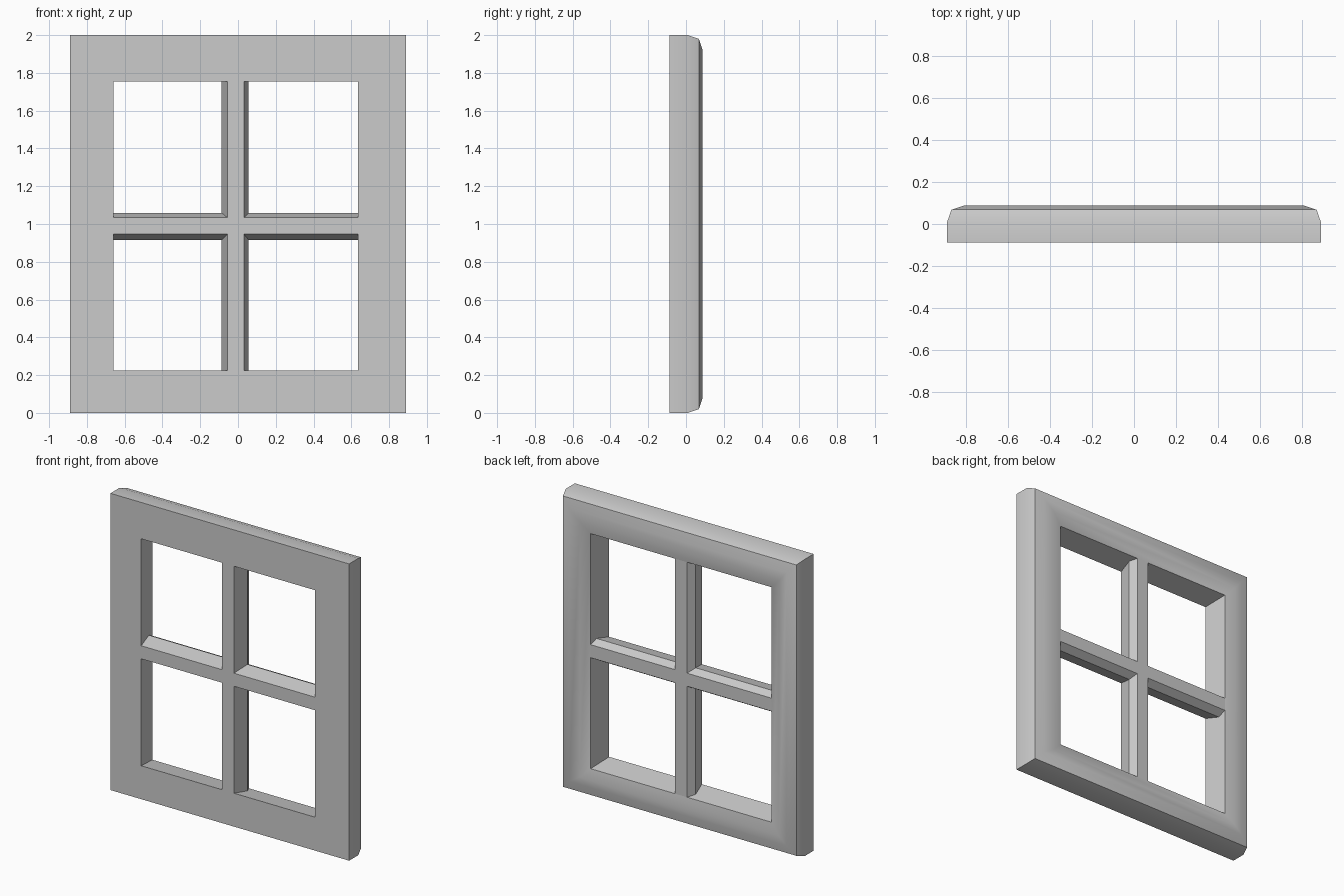
import bpy
import bmesh
import math

cube = bpy.data.objects.get("Cube")
if cube:
    bpy.data.objects.remove(cube)

# Single painted finish
paint = bpy.data.materials.new("grey_paint")
paint.use_nodes = True
GREY = (0.6, 0.6, 0.6, 1)
paint.diffuse_color = GREY
paint.node_tree.nodes["Principled BSDF"].inputs["Base Color"].default_value = GREY

FRONT = -0.088
BACK = 0.088
PANE_X, PANE_Z = -0.0125, 0.99   # centre of the glazed opening


def finish(name, bm):
    bmesh.ops.recalc_face_normals(bm, faces=bm.faces)
    mesh = bpy.data.meshes.new(name)
    bm.to_mesh(mesh)
    bm.free()
    mesh.materials.append(paint)
    obj = bpy.data.objects.new(name, mesh)
    bpy.context.collection.objects.link(obj)
    bpy.ops.object.select_all(action="DESELECT")
    obj.select_set(True)
    bpy.context.view_layer.objects.active = obj
    bpy.ops.object.shade_smooth_by_angle(angle=math.radians(30))
    return obj


def bridge(bm, loops, closed):
    """Join consecutive vertex loops with quads."""
    pairs = list(zip(loops, loops[1:]))
    if closed:
        pairs.append((loops[-1], loops[0]))
    for a, b in pairs:
        n = len(a)
        for i in range(n):
            j = (i + 1) % n
            bm.faces.new((a[i], a[j], b[j], b[i]))


def moulded_frame():
    """Mitred frame: rectangular rings following the moulding profile."""
    outer = [(0, FRONT), (0, 0.01), (0.02, 0.068), (0.08, BACK)]
    inner = [(0.095, BACK), (0.027, 0.07), (0, FRONT)]
    rings = [(0, 1, 0.89 - d, 1 - d, y) for d, y in outer]
    rings += [(PANE_X, PANE_Z, 0.6475 + d, 0.765 + d, y) for d, y in inner]
    bm = bmesh.new()
    loops = []
    for cx, cz, hx, hz, y in rings:
        corners = [(-1, -1), (1, -1), (1, 1), (-1, 1)]
        loops.append([bm.verts.new((cx + sx * hx, y, cz + sz * hz))
                      for sx, sz in corners])
    bridge(bm, loops, closed=True)
    finish("window_frame", bm)


def glazing_bar(name, half_length, upright):
    """Six-sided bar, widest behind its middle, ends buried in the frame."""
    section = [(-0.044, FRONT), (-0.074, 0.02), (-0.044, 0.07),
               (0.044, 0.07), (0.069, 0.02), (0.044, FRONT)]
    bm = bmesh.new()
    loops = []
    for end in (-half_length, half_length):
        loop = []
        for w, y in section:
            x, z = (w, end) if upright else (end, w)
            loop.append(bm.verts.new((PANE_X + x, y, PANE_Z + z)))
        loops.append(loop)
    bridge(bm, loops, closed=False)
    for loop in loops:
        bm.faces.new(loop)
    finish(name, bm)


moulded_frame()
glazing_bar("upright_bar", 0.793, True)
glazing_bar("cross_bar", 0.676, False)
